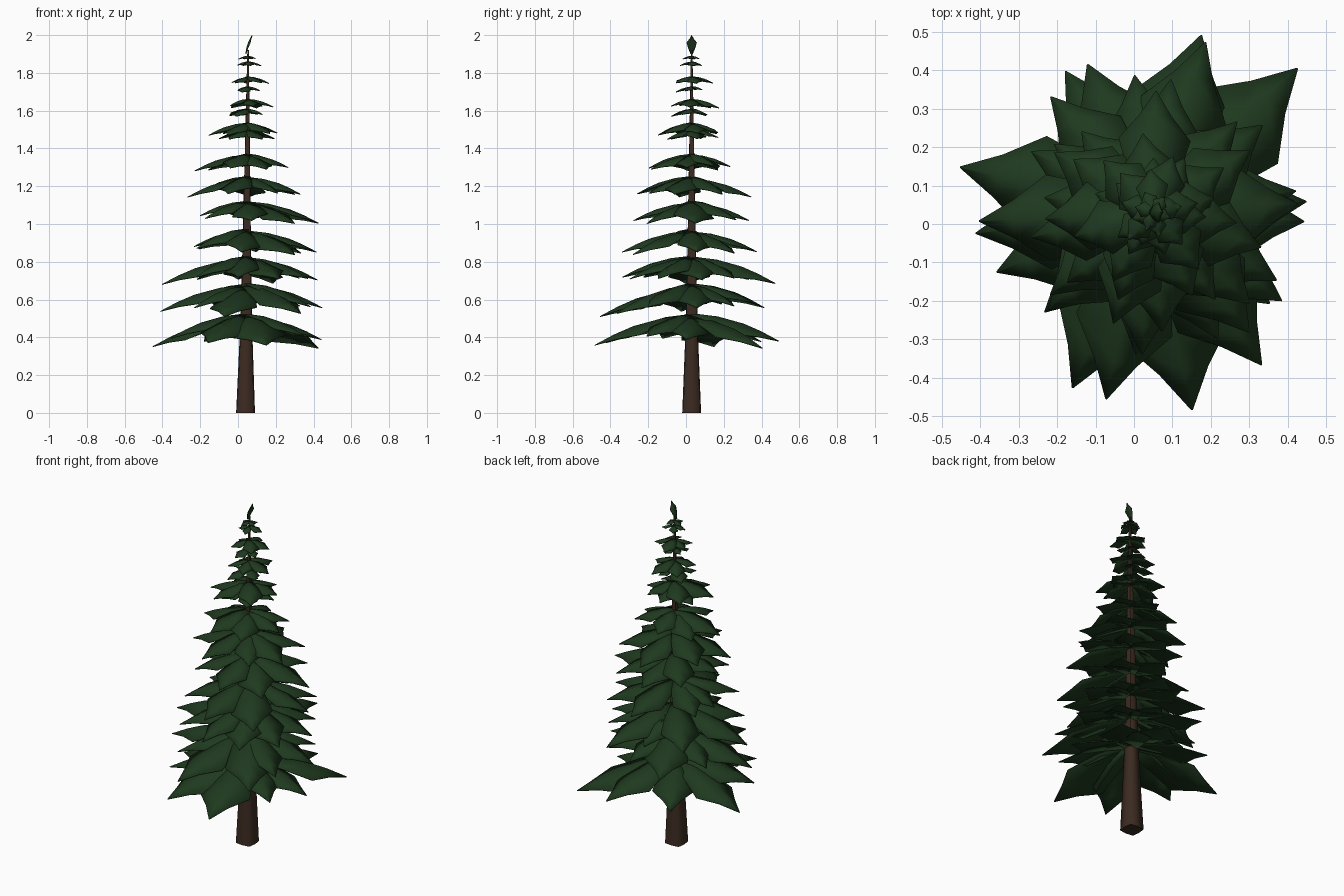
import bpy, bmesh, math, random
from mathutils import Matrix, Vector

random.seed(4)
if "Cube" in bpy.data.objects:
    bpy.data.objects.remove(bpy.data.objects["Cube"])


def make_material(name, rgb):
    mat = bpy.data.materials.new(name)
    mat.use_nodes = True
    mat.diffuse_color = (*rgb, 1)
    mat.node_tree.nodes["Principled BSDF"].inputs["Base Color"].default_value = (*rgb, 1)
    return mat


green = make_material("needle green", (0.0135, 0.041, 0.0135))
brown = make_material("bark brown", (0.045, 0.024, 0.015))


def finish(bm, name, mat, angle):
    bmesh.ops.recalc_face_normals(bm, faces=bm.faces)
    mesh = bpy.data.meshes.new(name)
    bm.to_mesh(mesh)
    bm.free()
    mesh.materials.append(mat)
    obj = bpy.data.objects.new(name, mesh)
    bpy.context.collection.objects.link(obj)
    bpy.ops.object.select_all(action="DESELECT")
    obj.select_set(True)
    bpy.context.view_layer.objects.active = obj
    bpy.ops.object.shade_smooth_by_angle(angle=math.radians(angle))
    return obj


def trunk_center(z):
    return Vector((0.04 + 0.007 * z, 0.03, z))


# Trunk: tapering eight-sided tube, fuller at the diagonal corners
def build_trunk(sides=8):
    bm = bmesh.new()
    rings = []
    for z, r in ((0, 0.05), (0.4, 0.034), (0.8, 0.024), (1.3, 0.015), (1.92, 0.004)):
        ring = []
        for k in range(sides):
            a = math.tau * k / sides
            d = r * (1.25 if k % 2 else 1)
            ring.append(bm.verts.new(trunk_center(z)
                                     + Vector((d * math.cos(a), d * math.sin(a), 0))))
        rings.append(ring)
    for low, high in zip(rings, rings[1:]):
        for k in range(sides):
            n = (k + 1) % sides
            bm.faces.new((low[k], low[n], high[n], high[k]))
    bm.faces.new(rings[0][::-1])
    bm.faces.new(rings[-1])
    finish(bm, "trunk", brown, 75)


# Bough outline: distance, half width, ridge drop, extra drop at the edge
BOUGH = ((0, 0.06, 0, 0.01), (0.3, 0.18, 0.035, 0.06), (0.6, 0.26, 0.115, 0.1),
         (0.8, 0.115, 0.2, 0.05), (1, 0.004, 0.305, 0))


def add_bough(bm, matrix, length, width=1.0):
    rows = []
    for t, w, drop, edge in BOUGH:
        rows.append([bm.verts.new(matrix @ (length * Vector(
            (t, s * w * width, -drop - abs(s) * edge)))) for s in (-1, 0, 1)])
    for a, b in zip(rows, rows[1:]):
        for k in range(2):
            bm.faces.new((a[k], b[k], b[k + 1], a[k + 1]))


def finish_boughs(bm, name):
    obj = finish(bm, name, green, 50)
    solid = obj.modifiers.new("thickness", "SOLIDIFY")
    solid.thickness = 0.004
    solid.offset = -1


def build_tier(index, z, boughs):
    bm = bmesh.new()
    for angle, length in boughs:
        lift = random.uniform(-0.035, 0.02) * length
        matrix = (Matrix.Translation(trunk_center(z + lift))
                  @ Matrix.Rotation(math.radians(angle), 4, "Z")
                  @ Matrix.Rotation(random.uniform(-0.1, 0.1), 4, "X"))
        # Short upper boughs are broader for their length
        broad = 1 + 1.6 * max(0, 0.36 - length)
        add_bough(bm, matrix, length, broad * random.uniform(0.95, 1.1))
    finish_boughs(bm, f"bough_tier_{index}")


# Wide lower tiers: bough direction and length
lower = (
    (0.52, ((-2, .4), (46, .535), (73, .48), (121, .43), (168, .51),
            (200, .43), (247, .5), (281, .525), (324, .39))),
    (0.68, ((4, .405), (40, .36), (78, .34), (113, .42), (153, .35),
            (187, .46), (222, .38), (256, .5), (306, .49), (327, .41))),
    (0.83, ((8, .38), (38, .36), (71, .465), (98, .36), (132, .4),
            (183, .45), (222, .37), (262, .37), (296, .37), (330, .37))),
)

# Upper tiers: height, bough count, reach toward +x, +y, -x, -y
upper = (
    (0.97, 8, .38, .35, .29, .38), (1.12, 8, .37, .31, .26, .29),
    (1.25, 7, .28, .3, .32, .29), (1.37, 7, .22, .21, .27, .25),
    (1.535, 6, .16, .17, .21, .21), (1.5, 5, .14, .14, .16, .15),
    (1.66, 5, .13, .15, .11, .11), (1.61, 4, .08, .1, .15, .11),
    (1.78, 5, .12, .11, .09, .11), (1.73, 4, .06, .06, .05, .1),
    (1.86, 4, .07, .06, .06, .06), (1.89, 4, .04, .05, .05, .05),
)


def spread(count, reach, start):
    for k in range(count):
        angle = start + 360 * k / count + random.uniform(-9, 9)
        quarter = (angle / 90) % 4
        i, f = int(quarter), quarter % 1
        length = reach[i] * (1 - f) + reach[(i + 1) % 4] * f
        yield angle, length * random.uniform(0.95, 1.06)


build_trunk()
for index, (z, boughs) in enumerate(lower):
    build_tier(index + 1, z, boughs)
for index, (z, count, *reach) in enumerate(upper):
    build_tier(index + 4, z, list(spread(count, reach, index * 47)))

# Upright leader at the tip
bm = bmesh.new()
add_bough(bm, Matrix.Translation(trunk_center(1.901) - Vector((0.014, 0, 0)))
          @ Matrix.Rotation(math.radians(-88), 4, "Y"), 0.1, 1.05)
finish_boughs(bm, "top_leader")
